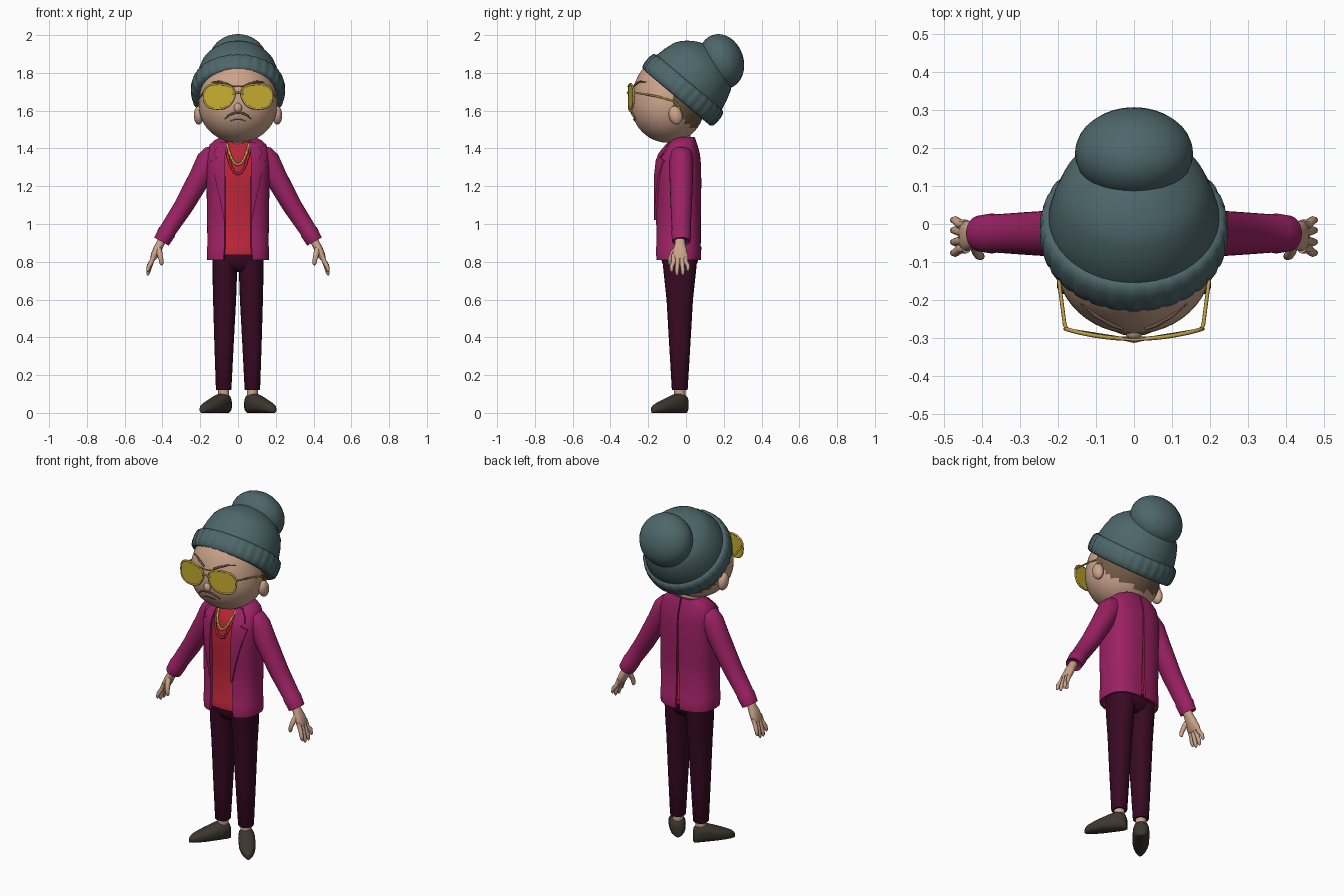
import bpy, bmesh, math
from mathutils import Vector as V, Matrix as M

if "Cube" in bpy.data.objects:
    bpy.data.objects.remove(bpy.data.objects["Cube"])

def mat(name, r, g, b):
    m = bpy.data.materials.new(name)
    m.diffuse_color = (r, g, b, 1)
    m.use_nodes = True
    m.node_tree.nodes["Principled BSDF"].inputs["Base Color"].default_value = m.diffuse_color
    return m

SKIN = mat("skin", .60, .37, .26)
HAT = mat("teal_knit", .075, .135, .145)
JACKET = mat("magenta_cloth", .33, .015, .125)
SHIRT = mat("red_cloth", .50, .018, .04)
PANTS = mat("plum_cloth", .040, .003, .017)
SHOE = mat("dark_leather", .045, .038, .028)
LENS = mat("yellow_glass", .58, .43, .03)
GOLD = mat("gold", .50, .35, .06)
HAIR = mat("brown_hair", .16, .10, .06)
X, Y, Z = V((1, 0, 0)), V((0, 1, 0)), V((0, 0, 1))

def finish(name, bm, material, mirror=False, angle=40):
    bmesh.ops.recalc_face_normals(bm, faces=bm.faces)
    me = bpy.data.meshes.new(name)
    bm.to_mesh(me)
    bm.free()
    me.materials.append(material)
    me.shade_smooth()
    me.set_sharp_from_angle(angle=math.radians(angle))
    ob = bpy.data.objects.new(name, me)
    bpy.context.collection.objects.link(ob)
    if mirror:
        ob.modifiers.new("mirror", 'MIRROR').use_mirror_merge = False
    return ob

def spow(c, e):
    return math.copysign(abs(c) ** (2 / e), c)

def ring(c, u, v, ru, rv, e=2.0, n=24):
    """Superellipse of points around a centre."""
    return [V(c) + u * ru * spow(math.cos(a), e) + v * rv * spow(math.sin(a), e)
            for a in (2 * math.pi * i / n for i in range(n))]

def loft(name, rings, material, mirror=False, angle=40, closed=True):
    bm = bmesh.new()
    vs = [[bm.verts.new(p) for p in r] for r in rings]
    n = len(vs[0])
    for a, b in zip(vs, vs[1:]):
        for i in range(n if closed else n - 1):
            j = (i + 1) % n
            bm.faces.new((a[i], a[j], b[j], b[i]))
    if closed:
        bm.faces.new(vs[0])
        bm.faces.new(vs[-1])
    return finish(name, bm, material, mirror, angle)

def ball(name, c, r, material, mirror=False, rot=0, seg=32):
    bm = bmesh.new()
    mx = M.Translation(c) @ M.Rotation(math.radians(rot), 4, 'X') @ M.Diagonal((*r, 1))
    bmesh.ops.create_uvsphere(bm, u_segments=seg, v_segments=seg // 2, radius=1, matrix=mx)
    return finish(name, bm, material, mirror)

def tube(name, pts, r, material, mirror=False, closed=False, taper=None):
    """Round rod swept along points."""
    pts = [V(p) for p in pts]
    bm, rows, n = bmesh.new(), [], len(pts)
    for i, p in enumerate(pts):
        a = pts[(i - 1) % n] if closed or i else p
        b = pts[(i + 1) % n] if closed or i < n - 1 else p
        d = (b - a).normalized()
        u = d.cross(Y if abs(d.y) < .8 else Z).normalized()
        k = r * (taper[i] if taper else 1)
        rows.append([bm.verts.new(q) for q in ring(p, u, d.cross(u), k, k, n=8)])
    for i in range(n if closed else n - 1):
        a, b = rows[i], rows[(i + 1) % n]
        for j in range(8):
            bm.faces.new((a[j], a[(j + 1) % 8], b[(j + 1) % 8], b[j]))
    if not closed:
        bm.faces.new(rows[0])
        bm.faces.new(rows[-1])
    return finish(name, bm, material, mirror, 60)

# ---- head: egg with a taller upper half
HC = V((0, -.095, 1.63))
def head_y(x, z):
    k = .265 if z > HC.z else .20
    return HC.y - .195 * math.sqrt(max(0, 1 - (x / .208) ** 2 - ((z - HC.z) / k) ** 2))

head = ball("head", HC, (.208, .195, .20), SKIN, seg=48)
for v in head.data.vertices:
    if v.co.z > HC.z:
        v.co.z = HC.z + (v.co.z - HC.z) * 1.325
head.data.materials.append(HAIR)
for f in head.data.polygons:      # hair around the back, below the hat
    c = f.center
    if c.y > -.08 and .643 * (c.y + .05) + .766 * (c.z - 1.67) > -.07:
        f.material_index = 1
ball("ear", (.208, -.055, 1.575), (.026, .036, .05), SKIN, True, 15, 20)
ball("nose", (0, -.287, 1.615), (.022, .02, .026), SKIN, seg=16)
loft("neck", [ring((0, -.03, z), X, Y, .06, .055) for z in (1.36, 1.5)], SKIN)

def face_line(name, pts, r, taper, mirror=True):
    tube(name, [(x, head_y(x, z) - .003, z) for x, z in pts], r, HAIR, mirror, taper=taper)
face_line("eyebrow", [(.03, 1.728), (.06, 1.742), (.10, 1.755), (.14, 1.752)], .006, (.8, 1, .8, .3))
face_line("moustache", [(.004, 1.587), (.028, 1.586), (.05, 1.574), (.07, 1.555)], .006, (.7, 1, .8, .3))
face_line("mouth", [(-.04, 1.545), (-.02, 1.552), (0, 1.554), (.02, 1.552), (.04, 1.545)],
          .003, (.5, 1, 1, 1, .5), False)

# ---- glasses
def lens_pt(a, s, dy):
    ca, sa = spow(math.cos(a), 2.5), spow(math.sin(a), 2.5)
    x = .101 + s * (.080 * ca * (1 + .1 * sa) - .008 * sa)
    return V((x, -.303 + .8 * x * x + dy, 1.675 + s * (.065 * sa + .006 * ca * (sa > 0))))
angles = [2 * math.pi * i / 32 for i in range(32)]
loft("lens", [[lens_pt(a, 1, dy) for a in angles] for dy in (-.003, .003)], LENS, True)
tube("lens_rim", [lens_pt(a, 1, 0) for a in angles], .0055, GOLD, True, True)
tube("glasses_bridge", [(-.03, -.302, 1.69), (0, -.309, 1.697), (.03, -.302, 1.69)], .005, GOLD)
tube("glasses_top_bar", [(-.05, -.302, 1.733), (0, -.306, 1.728), (.05, -.302, 1.733)], .004, GOLD)
tube("glasses_arm", [(.178, -.277, 1.70), (.183, -.265, 1.695), (.198, -.15, 1.675),
                     (.212, -.06, 1.65), (.205, -.03, 1.61)], .005, GOLD, True)

# ---- knitted hat, tilted back
N = V((0, .643, .766))
T = N.cross(X)
HB = V((0, -.05, 1.67))
cap = [(.215, .03), (.226, .10), (.213, .16), (.195, .215), (.175, .243), (.15, .267),
       (.11, .295), (.06, .318), (.01, .325)]
loft("hat_crown", [ring(HB + N * h, X, T, r, r, n=48) for r, h in cap], HAT, angle=60)
ball("hat_fold", (0, .187, 1.86), (.156, .118, .148), HAT, rot=18)
band = []
for r, h in [(.212, .0), (.232, .0), (.244, .010), (.249, .035), (.249, .07), (.243, .095),
             (.230, .105), (.20, .105)]:
    pts = ring(HB + N * h, X, T, r, r, n=120)
    band.append([p - (p - HB - N * h) * (.02 if i % 4 == 0 else 0) for i, p in enumerate(pts)])
loft("hat_band", band, HAT, angle=60)

# ---- torso cross-sections: z, half width, half depth, centre y, front gap, back gap
E = 2.6
BODY = [(.81, .163, .122, -.042, .078, .014), (.878, .165, .123, -.042, .072, .011),
        (.884, .162, .120, -.042, .072, .011), (1.10, .165, .122, -.042, .070, .006),
        (1.22, .167, .123, -.042, .072, .004), (1.31, .168, .122, -.042, .074, .003),
        (1.37, .166, .108, -.034, .074, .003), (1.42, .150, .082, -.022, .070, .003),
        (1.445, .122, .064, -.012, .064, .003), (1.46, .09, .052, -.006, .058, .003)]

def body_y(x, z):
    z = min(max(z, BODY[0][0]), BODY[-1][0])
    for a, b in zip(BODY, BODY[1:]):
        if z <= b[0]:
            t = (z - a[0]) / (b[0] - a[0])
            rx, ry, cy = (a[i] + t * (b[i] - a[i]) for i in (1, 2, 3))
            return cy - ry * max(0, 1 - (abs(x) / rx) ** E) ** (1 / E)

def wall(z, rx, ry, cy, front, back, n=24):
    """Half of the open jacket: outer arc and inner arc as one loop."""
    loop = []
    for d in (0, .012):
        a0 = math.asin((front / rx) ** (E / 2))
        a1 = math.pi - math.asin((back / rx) ** (E / 2))
        arc = [V(((rx - d) * spow(math.sin(a), E), cy - (ry - d) * spow(math.cos(a), E), z))
               for a in (a0 + (a1 - a0) * i / n for i in range(n + 1))]
        loop += arc[::-1] if d else arc
    return loop
loft("jacket_body", [wall(*b) for b in BODY], JACKET, True)
loft("shirt", [ring((0, cy, max(z, .835)), X, Y, rx - .014, ry - .014, E, 40)
               for z, rx, ry, cy, f, b in BODY if z < 1.45], SHIRT)

# lapels: raised flaps that follow the jacket front; z, inner x, outer x
lapel = [(1.02, .068, .074), (1.15, .068, .100), (1.25, .068, .124), (1.335, .068, .146),
         (1.352, .068, .112), (1.372, .067, .130), (1.40, .064, .118), (1.435, .058, .088)]
rows = []
for z, a, b in lapel:
    xs = [a + (b - a) * i / 5 for i in range(6)]
    rows.append([V((x, body_y(x, z) - .010, z)) for x in xs] +
                [V((x, body_y(x, z) + .004, z)) for x in xs[::-1]])
loft("lapel", rows, JACKET, True)

# necklaces
def chain(name, w, low, high, material):
    ts = [i / 12 for i in range(-12, 13)]
    pts = [(w * t, 0, low + (high - low) * abs(t) ** 2.2) for t in ts]
    tube(name, [(x, body_y(x, z) + .007, z) for x, _, z in pts], .0065, material,
         taper=[1.25 if i % 2 else .8 for i in range(25)])
chain("long_necklace", .070, 1.265, 1.43, SHIRT)
chain("short_necklace", .060, 1.315, 1.43, GOLD)

# ---- sleeves
D = V((.49, 0, -.872))
U = V((.872, 0, .49))
arm = [(.09, 1.395, .040, .045), (.122, 1.375, .060, .058), (.155, 1.335, .066, .062),
       (.20, 1.25, .059, .062), (.29, 1.09, .051, .056), (.372, .965, .045, .050),
       (.375, .960, .048, .053), (.405, .907, .044, .048), (.402, .912, .036, .040)]
loft("sleeve", [ring((x, -.025, z), U, Y, a, b) for x, z, a, b in arm], JACKET, True)

# ---- hands
hand = [(.392, .93, .022, .026), (.412, .895, .022, .027), (.428, .865, .022, .036),
        (.444, .83, .020, .041), (.452, .812, .013, .036)]
loft("palm", [ring((x, -.032, z), U, Y, a, b, 2.3, 20) for x, z, a, b in hand], SKIN, True)
for i, (y, tip) in enumerate([(-.065, .745), (-.044, .727), (-.021, .728), (-.001, .75)]):
    yt = y + (y + .033) * .35
    tube(f"finger_{i + 1}", [(.442, y, .84), (.458, y, .80), (.472, yt, tip + .03),
                             (.477, yt, tip + .008), (.478, yt, tip)], .0125, SKIN, True,
         taper=(1, 1, .9, .7, .25))
tube("thumb", [(.422, -.045, .88), (.415, -.07, .845), (.408, -.083, .815), (.404, -.085, .79),
               (.403, -.084, .782)], .014, SKIN, True, taper=(1, 1.1, .9, .75, .25))

# ---- trousers
leg = [(.84, .064, .070, .095), (.74, .070, .065, .085), (.60, .071, .061, .070),
       (.36, .074, .051, .056), (.125, .076, .041, .042), (.12, .076, .038, .039)]
loft("trouser_leg", [ring((x, -.033, z), X, Y, a, b, 2.3) for z, x, a, b in leg], PANTS, True)
loft("trouser_hips", [ring((0, -.033, z), X, Y, a, b, 2.5, 32)
                      for z, a, b in [(.745, .05, .05), (.765, .12, .08), (.80, .135, .095),
                                      (.86, .138, .10)]], PANTS)

# ---- ankles and splayed shoes
loft("ankle", [ring((.076, -.033, z), X, Y, .029, .030) for z in (.07, .14)], SKIN, True)
F = V((.62, -.785, 0))
S = V((.785, .62, 0))
shoe = [(-.040, .016, .065), (-.033, .030, .088), (-.015, .041, .101), (.02, .045, .104),
        (.055, .046, .092), (.10, .045, .074), (.14, .038, .058), (.17, .027, .045),
        (.186, .015, .034), (.192, .005, .024)]
loft("shoe", [ring(V((.076, -.03, h / 2)) + F * s, S, Z, w, h / 2, 2.5)
              for s, w, h in shoe], SHOE, True, 50)
